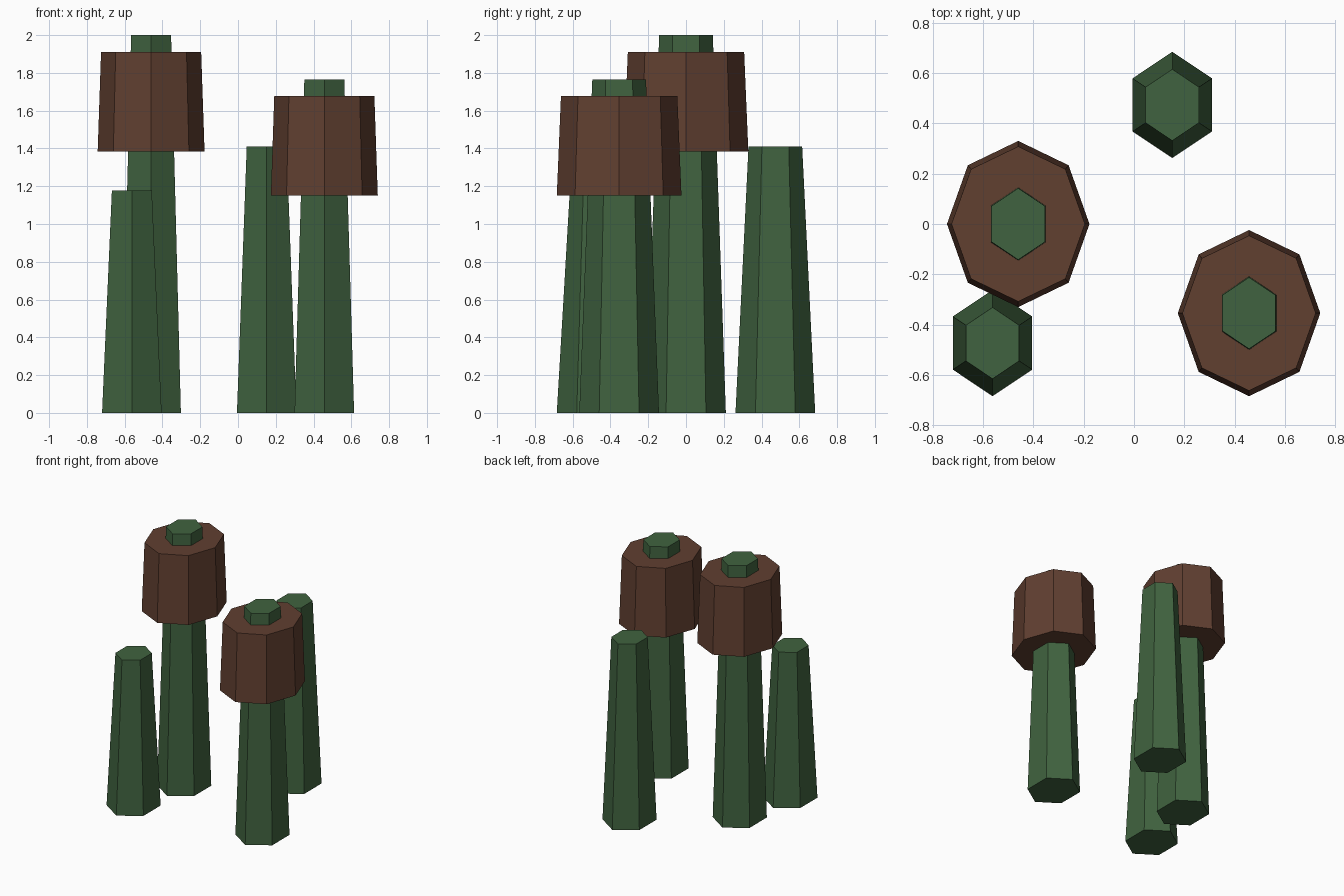
import bpy
import bmesh
import math

if "Cube" in bpy.data.objects:
    bpy.data.objects.remove(bpy.data.objects["Cube"])


def material(name, color):
    m = bpy.data.materials.new(name)
    m.diffuse_color = (*color, 1.0)
    m.use_nodes = True
    m.node_tree.nodes["Principled BSDF"].inputs["Base Color"].default_value = m.diffuse_color
    return m


green = material("reed_green", (0.051, 0.123, 0.050))
brown = material("cattail_brown", (0.119, 0.050, 0.030))


def frustum(name, sides, center, z0, z1, bottom, top, mat):
    """Flat-faced tapered prism; bottom and top are (x, y) radii, first corner on +y."""
    bm = bmesh.new()
    rings = []
    for z, (rx, ry) in ((z0, bottom), (z1, top)):
        ring = []
        for i in range(sides):
            a = math.pi / 2 + math.tau * i / sides
            ring.append(bm.verts.new((center[0] + rx * math.cos(a),
                                      center[1] + ry * math.sin(a), z)))
        rings.append(ring)
    low, high = rings
    for i in range(sides):
        j = (i + 1) % sides
        bm.faces.new((low[i], low[j], high[j], high[i]))
    bm.faces.new(low[::-1])
    bm.faces.new(high)
    mesh = bpy.data.meshes.new(name)
    bm.to_mesh(mesh)
    bm.free()
    mesh.materials.append(mat)
    obj = bpy.data.objects.new(name, mesh)
    bpy.context.collection.objects.link(obj)
    return obj


# Stalks: name, centre, height, and seed head z range (or None)
stalks = [
    ("tall", (-0.46, 0.0), 2.0, (1.383, 1.91)),
    ("front_right", (0.457, -0.354), 1.766, (1.151, 1.677)),
    ("back", (0.152, 0.473), 1.411, None),
    ("front_left", (-0.562, -0.473), 1.177, None),
]
for name, center, height, head in stalks:
    # Six-sided tapered stem
    frustum(name + "_stem", 6, center, 0.0, height,
            (0.182, 0.211), (0.122, 0.142), green)
    # Eight-sided seed head around the stem
    if head:
        frustum(name + "_seed_head", 8, center, head[0], head[1],
                (0.283, 0.330), (0.265, 0.308), brown)
